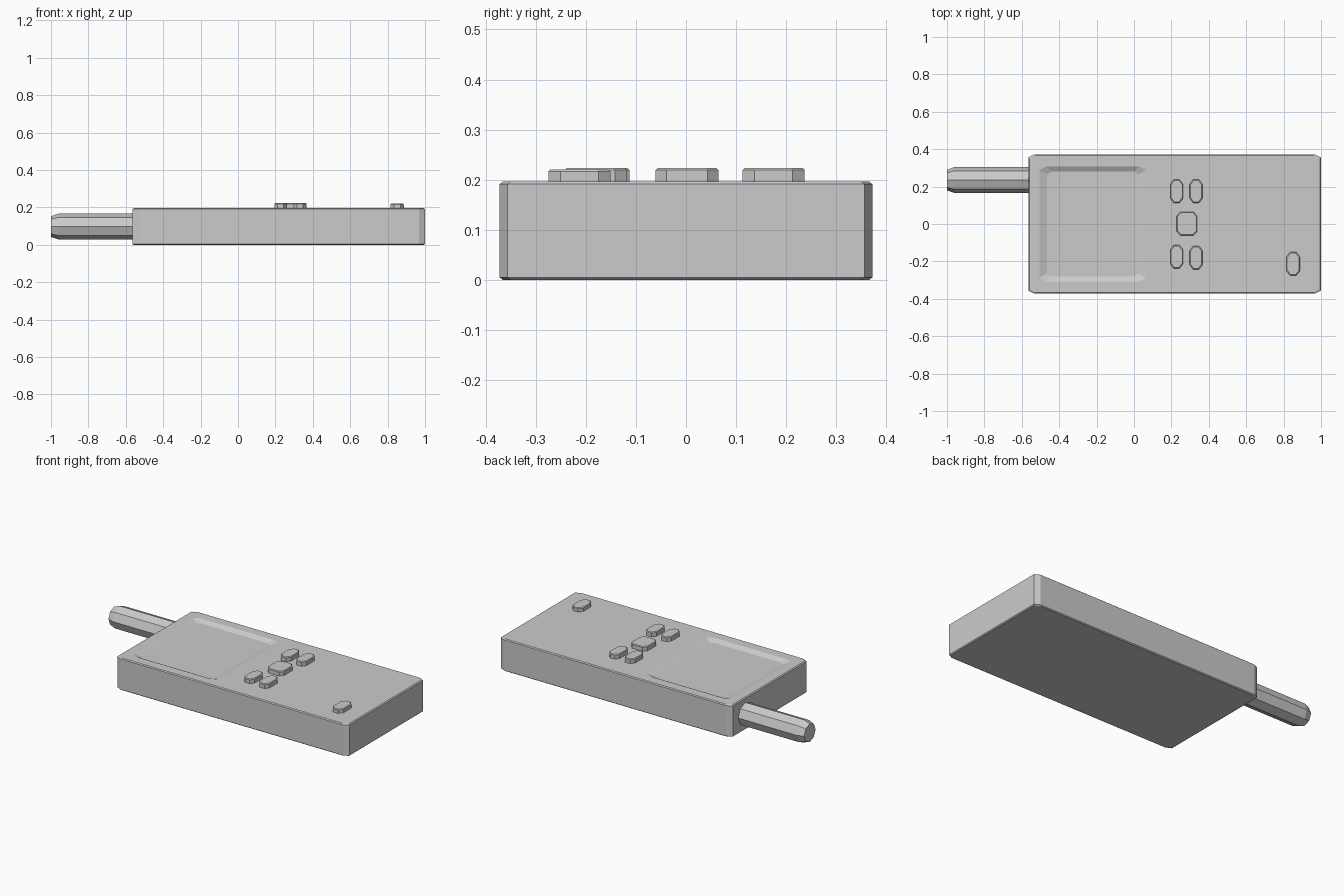
import bpy, bmesh, math

cube = bpy.data.objects.get("Cube")
if cube:
    bpy.data.objects.remove(cube, do_unlink=True)

grey = bpy.data.materials.new("plain grey")
grey.use_nodes = True
grey.diffuse_color = (0.6, 0.6, 0.6, 1)
grey.node_tree.nodes["Principled BSDF"].inputs["Base Color"].default_value = (0.6, 0.6, 0.6, 1)


def octagon(cx, cy, hx, hy, cut_x, cut_y, z):
    """Rectangle with cut corners, counter-clockwise."""
    ring = []
    for sx, sy in ((1, 1), (-1, 1), (-1, -1), (1, -1)):
        corner = [(sx * hx, sy * (hy - cut_y)), (sx * (hx - cut_x), sy * hy)]
        if sx * sy < 0:
            corner.reverse()
        ring += [(cx + x, cy + y, z) for x, y in corner]
    return ring


def loft(name, rings):
    """Skin a stack of rings and cap both ends."""
    bm = bmesh.new()
    loops = [[bm.verts.new(p) for p in ring] for ring in rings]
    for low, high in zip(loops, loops[1:]):
        for i in range(len(low)):
            j = (i + 1) % len(low)
            bm.faces.new((low[i], low[j], high[j], high[i]))
    bm.faces.new(loops[0][::-1])
    bm.faces.new(loops[-1])
    bmesh.ops.recalc_face_normals(bm, faces=bm.faces)
    mesh = bpy.data.meshes.new(name)
    bm.to_mesh(mesh)
    bm.free()
    mesh.materials.append(grey)
    obj = bpy.data.objects.new(name, mesh)
    bpy.context.collection.objects.link(obj)
    return obj


# Handset body with a shallow sloped screen recess in its top
MID, TOP = 0.2175, 0.196
SCREEN = -0.22


def body_ring(inset, z):
    return octagon(MID, 0, 0.7825 - inset, 0.372 - inset, 0.032, 0.016, z)


loft("body", [
    body_ring(0.006, 0),
    body_ring(0, 0.005),
    body_ring(0, TOP - 0.005),
    body_ring(0.006, TOP),
    octagon(SCREEN, 0, 0.285, 0.308, 0.035, 0.02, TOP),
    octagon(SCREEN, 0, 0.245, 0.28, 0.025, 0.015, TOP - 0.015),
])


# Buttons
def button(name, x, y, hx, hy, cut_x, cut_y, top):
    loft(name, [
        octagon(x, y, hx, hy, cut_x, cut_y, TOP - 0.01),
        octagon(x, y, hx, hy, cut_x, cut_y, top - 0.004),
        octagon(x, y, hx - 0.004, hy - 0.004, cut_x, cut_y, top),
    ])


for side, y in (("right", -0.175), ("left", 0.175)):
    for place, x in (("upper", 0.228), ("lower", 0.332)):
        button(f"{place}_{side}_button", x, y - (x > 0.3) * (y < 0) * 0.005,
               0.034, 0.062, 0.018, 0.024, 0.223)
button("centre_button", 0.283, 0.002, 0.055, 0.063, 0.02, 0.022, 0.223)
button("power_button", 0.851, -0.213, 0.036, 0.062, 0.019, 0.024, 0.22)


# Eight-sided antenna with a chamfered tip
def antenna_ring(x, radius):
    return [(x, 0.235 + radius * math.cos(i * math.pi / 4),
             0.098 + radius * math.sin(i * math.pi / 4)) for i in range(8)]


loft("antenna", [antenna_ring(-0.55, 0.069), antenna_ring(-0.96, 0.069),
                 antenna_ring(-1, 0.055)])
